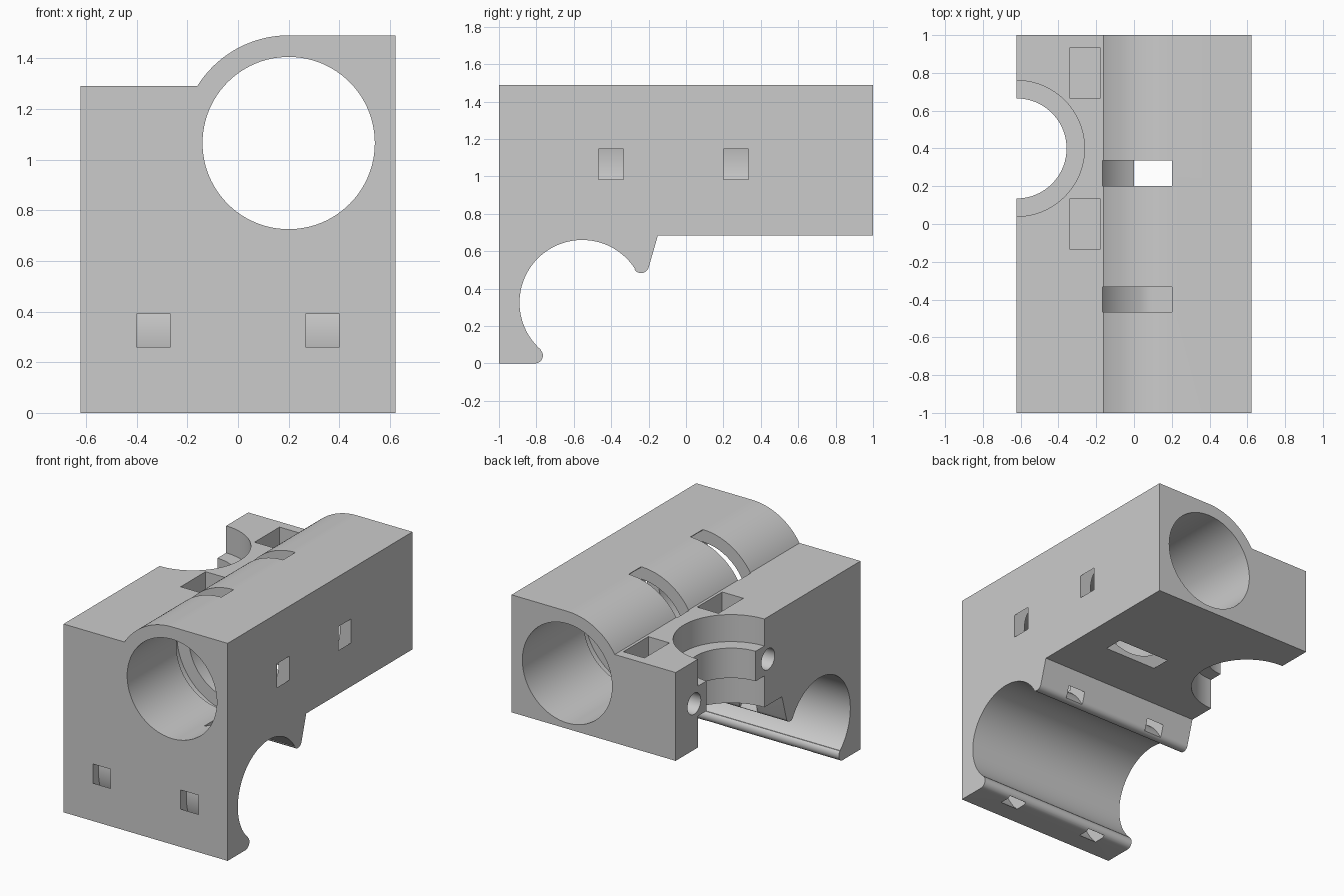
import bpy, bmesh
from math import cos, sin, radians, pi
from mathutils import Matrix, Vector

if "Cube" in bpy.data.objects:
    bpy.data.objects.remove(bpy.data.objects["Cube"], do_unlink=True)

HALF_W = 0.622
BORE = (0.2, 1.065)       # long bore centre in x, z
ROD = (-0.555, 0.325)     # open cross bore centre in y, z
CLAMP_Y = 0.4             # half-round seat centre

grey = bpy.data.materials.new("mid_grey")
grey.use_nodes = True
colour = (0.6, 0.6, 0.6, 1)
grey.diffuse_color = colour
grey.node_tree.nodes["Principled BSDF"].inputs["Base Color"].default_value = colour


def arc(centre, r, a0, a1, n):
    """Points on an arc, angles in degrees."""
    steps = [radians(a0 + (a1 - a0) * i / n) for i in range(n + 1)]
    return [(centre[0] + r * cos(a), centre[1] + r * sin(a)) for a in steps]


def circle(centre, r, n=96):
    return arc(centre, r, 0, 360, n)[:-1]


def prism(name, pts, axis, lo, hi):
    """Extrude a profile along an axis: x takes (y,z), y takes (x,z), z takes (x,y)."""
    place = {"x": lambda p: (lo, p[0], p[1]),
             "y": lambda p: (p[0], lo, p[1]),
             "z": lambda p: (p[0], p[1], lo)}[axis]
    move = Vector([(hi - lo) * (axis == c) for c in "xyz"])
    bm = bmesh.new()
    face = bm.faces.new([bm.verts.new(place(p)) for p in pts])
    out = bmesh.ops.extrude_face_region(bm, geom=[face])
    bmesh.ops.translate(bm, vec=move, verts=[v for v in out["geom"] if isinstance(v, bmesh.types.BMVert)])
    bmesh.ops.recalc_face_normals(bm, faces=bm.faces)
    mesh = bpy.data.meshes.new(name)
    bm.to_mesh(mesh)
    bm.free()
    obj = bpy.data.objects.new(name, mesh)
    bpy.context.collection.objects.link(obj)
    mesh.materials.append(grey)
    return obj


def combine(target, tool, operation="DIFFERENCE"):
    """Apply a boolean and discard the tool."""
    mod = target.modifiers.new("cut", "BOOLEAN")
    mod.operation, mod.object, mod.solver = operation, tool, "EXACT"
    bpy.context.view_layer.objects.active = target
    bpy.ops.object.modifier_apply(modifier=mod.name)
    bpy.data.objects.remove(tool, do_unlink=True)


def rect(a0, a1, b0, b1):
    return [(a0, b0), (a1, b0), (a1, b1), (a0, b1)]


# Side profile: snap-in cross bore with rounded lips, then the raised underside
side = [(-1, 0)]
side += arc((-0.807, 0.042), 0.042, -90, 48, 12)
side += arc(ROD, 0.335, 228, 32.4, 72)
side += arc((-0.24, 0.525), 0.042, 212.4, 345, 12)
side += [(-0.15, 0.685), (1, 0.685), (1, 2), (-1, 2)]
body = prism("bearing_block", side, "x", -1, 1)

# Front profile: low shoulder and rounded bearing housing
front = [(-HALF_W, -1), (HALF_W, -1), (HALF_W, 1.49)]
front += arc(BORE, 0.425, 90, 148, 28) + [(-HALF_W, 1.29)]
combine(body, prism("front_outline", front, "y", -1.5, 1.5), "INTERSECT")

# Long bore
combine(body, prism("long_bore", circle(BORE, 0.34), "y", -1.5, 1.5))

# Tie grooves round the long bore; the front one stays clear of the cross bore
for y, floor in ((-0.4, 0.656), (0.268, 0)):
    ring = arc(BORE, 0.42, 66, 90, 8) + arc(BORE, 0.43, 90, 426, 90)
    ring = [(x, max(z, floor)) for x, z in ring]
    combine(body, prism("bore_tie_groove", ring, "y", y - 0.067, y + 0.067))

# Tie tunnels wrapped behind the cross bore
for x in (-0.333, 0.333):
    tunnel = prism("tunnel", circle(ROD, 0.45), "x", x - 0.067, x + 0.067)
    combine(tunnel, prism("tunnel_core", circle(ROD, 0.385), "x", x - 0.2, x + 0.2))
    combine(body, tunnel)

# Half-round seat with a narrower collar in the middle
seat = (-HALF_W, CLAMP_Y)
for r, lo, hi in ((0.265, 0.5, 1.5), (0.36, 0.5, 0.9), (0.36, 1.105, 1.5)):
    combine(body, prism("seat_cut", circle(seat, r), "z", lo, hi))

# Nut pockets and the screw holes that reach them
for y in (CLAMP_Y - 0.4, CLAMP_Y + 0.4):
    combine(body, prism("nut_pocket", rect(-0.34, -0.18, y - 0.135, y + 0.135), "z", 0.865, 1.5))
    combine(body, prism("screw_hole", circle((y, 1.0), 0.072, 32), "x", -0.9, -0.26))

bpy.ops.object.select_all(action="DESELECT")
body.select_set(True)
bpy.context.view_layer.objects.active = body
bpy.ops.object.shade_smooth_by_angle(angle=radians(30))
